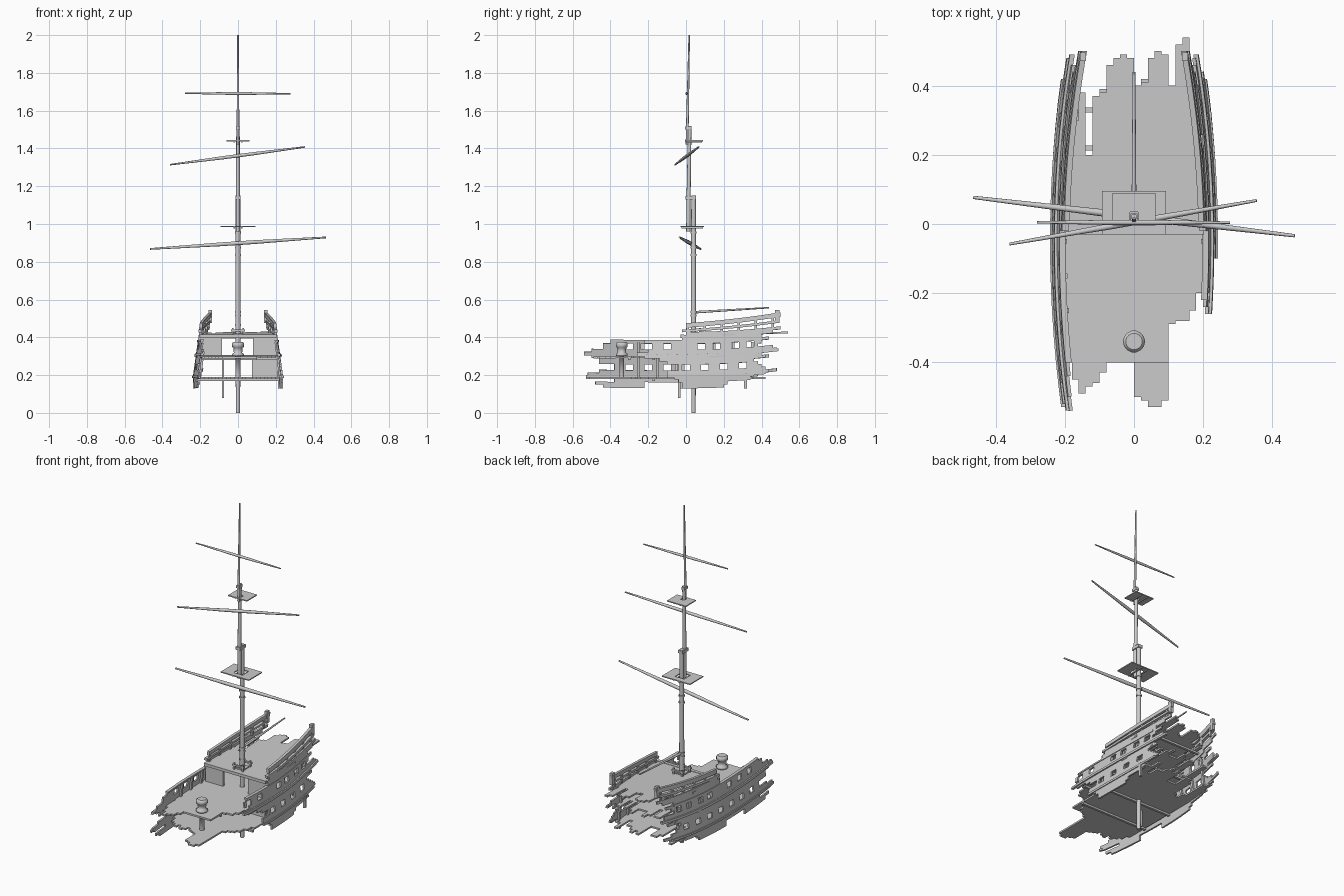
import bpy, bmesh, math, random
from mathutils import Vector

if "Cube" in bpy.data.objects:
    bpy.data.objects.remove(bpy.data.objects["Cube"])

random.seed(4)


def finish(name, bm):
    bmesh.ops.recalc_face_normals(bm, faces=bm.faces)
    me = bpy.data.meshes.new(name)
    bm.to_mesh(me)
    bm.free()
    ob = bpy.data.objects.new(name, me)
    bpy.context.collection.objects.link(ob)
    return ob


def boxes(name, items):
    """Each item is (x0, x1, y0, y1, z0, z1)."""
    bm = bmesh.new()
    for x0, x1, y0, y1, z0, z1 in items:
        vs = bmesh.ops.create_cube(bm, size=1)["verts"]
        for v in vs:
            v.co = ((x0 + x1) / 2 + v.co.x * (x1 - x0), (y0 + y1) / 2 + v.co.y * (y1 - y0),
                    (z0 + z1) / 2 + v.co.z * (z1 - z0))
    return finish(name, bm)


def spar(name, pts, radii, sides=12):
    """Round pole through a list of points."""
    pts = [Vector(p) for p in pts]
    rot = (pts[-1] - pts[0]).to_track_quat('Z', 'Y')
    bm = bmesh.new()
    rings = []
    for p, r in zip(pts, radii):
        rings.append([bm.verts.new(p + rot @ Vector((r * math.cos(a), r * math.sin(a), 0)))
                      for a in [2 * math.pi * i / sides for i in range(sides)]])
    for a, b in zip(rings, rings[1:]):
        for i in range(sides):
            j = (i + 1) % sides
            bm.faces.new((a[i], a[j], b[j], b[i]))
    bm.faces.new(rings[0])
    bm.faces.new(rings[-1])
    for f in bm.faces:
        f.smooth = len(f.verts) == 4
    for e in bm.edges:
        if len(e.link_faces) == 2 and e.calc_face_angle(0) > 0.7:
            e.smooth = False
    return finish(name, bm)


def sheer(y):
    return 0.12 * y * y if y > 0 else 0.02 * y * y


def half_breadth(y, z):
    return 0.233 - 0.14 * (y + 0.05) ** 2 - 0.14 * max(0, z - 0.2)


def rail(name, side, y0, y1, zf, w, h, out=0.0):
    """Rectangular moulding that follows the hull side."""
    bm = bmesh.new()
    rings = []
    n = 14
    for i in range(n + 1):
        y = y0 + (y1 - y0) * i / n
        z = zf(y)
        rings.append([bm.verts.new((side * (half_breadth(y, z + dz) + out + dx), y, z + dz))
                      for dx, dz in ((-w/2, -h/2), (w/2, -h/2), (w/2, h/2), (-w/2, h/2))])
    for a, b in zip(rings, rings[1:]):
        for i in range(4):
            bm.faces.new((a[i], a[(i + 1) % 4], b[(i + 1) % 4], b[i]))
    bm.faces.new(rings[0])
    bm.faces.new(rings[-1])
    return finish(name, bm)


# Hull sides: broken strakes with two rows of gun ports
ROW, STEP = 0.0157, 0.02
front_left = [-.44, -.48, -.38, -.5, -.53, -.46, -.42, -.42, -.47, -.47, -.5, -.54, -.5, -.44, -.44, -.40, -.02, -.02, 0]
front_right = [-.02, -.02, -.04, -.06, -.1, -.1, -.04, -.04, -.1, -.14, -.22, -.26, -.2, -.24, -.24, -.22, -.02, -.02, 0]
back_ends = [.2, .22, .34, .36, .45, .42, .4, .38, .36, .42, .4, .48, .46, .38, .4, .44, .40, .46, .5]
low_ports = [-.4, -.3, -.2, -.1, 0, .1, .2, .3]
high_ports = [-.3, -.2, -.1, .08, .16, .26, .34]
for side, label, starts in ((-1, "left", front_left), (1, "right", front_right)):
    bm = bmesh.new()
    grid = {}

    def vert(r, k):
        if (r, k) not in grid:
            y = k * STEP
            z = 0.13 + r * ROW + sheer(y)
            grid[r, k] = bm.verts.new((side * half_breadth(y, z), y, z))
        return grid[r, k]

    for r, (a, b) in enumerate(zip(starts, back_ends)):
        b += random.choice((-.02, 0, 0, .02)) if side < 0 else 0
        ports = low_ports if r in (6, 7) else high_ports if r in (13, 14) else []
        for k in range(round(a / STEP), round(b / STEP)):
            yc = (k + 0.5) * STEP
            if any(abs(yc - p) < 0.019 for p in ports) or (r < 2 and -.22 < yc < -.04):
                continue
            bm.faces.new((vert(r, k), vert(r, k + 1), vert(r + 1, k + 1), vert(r + 1, k)))
    hull = finish("hull_planking_" + label, bm)
    sol = hull.modifiers.new("thickness", 'SOLIDIFY')
    sol.thickness = 0.01
    sol.offset = 0

    # Wales and waist rail
    left = side < 0
    rail("lower_wale_" + label, side, -.53 if left else -.1, .42, lambda y: 0.19 + sheer(y), .012, .012, .004)
    rail("middle_wale_" + label, side, -.54 if left else -.26, .49, lambda y: 0.305 + sheer(y), .014, .014, .006)
    rail("waist_rail_" + label, side, -.40 if left else -.22, .38, lambda y: 0.38 + sheer(y), .018, .01)
    # Raised bulwark rails aft
    rail1 = lambda y: 0.435 + 0.06 * y + 0.08 * y * y
    rail2 = lambda y: 0.463 + 0.07 * y + 0.09 * y * y
    rail("bulwark_rail_" + label, side, -.02, .48, rail1, .018, .014)
    rail("top_rail_" + label, side, 0, .5, rail2, .016, .024)
    posts = []
    for y in (.01, .1, .19, .28, .37, .46):
        x = side * (half_breadth(y, rail1(y)) - .004)
        posts.append((x - .005, x + .005, y - .007, y + .007, rail1(y) - .03, rail2(y) + .005))
    x = side * half_breadth(.487, .52)
    posts.append((x - .009, x + .009, .472, .496, .475, .545))
    boxes("bulwark_posts_" + label, posts)
    # Inner frames between the ports
    for i in range(1, 8):
        y = -.35 + .1 * i
        if y > starts[8]:
            bm = bmesh.new()
            vs = bmesh.ops.create_cube(bm, size=1)["verts"]
            for v in vs:
                z = .185 if v.co.z < 0 else .375
                v.co = (side * (half_breadth(y, z) - .01 + v.co.x * .01), y + v.co.y * .014, z)
            finish("frame_%s_%d" % (label, i), bm)


def deck(name, z0, slope, x0, fronts, backs, thick=0.01, w=0.02):
    """Stepped outline of broken planks, clipped to the hull."""
    front, back = [], []
    for i, (f, b) in enumerate(zip(fronts, backs)):
        xa = x0 + i * w
        room = half_breadth(-.05, z0) - abs(xa + w / 2)
        lim = math.sqrt(max(room, .0005) / .14)
        f, b = max(f, -.05 - lim), min(b, -.05 + lim)
        front += [(xa, f), (xa + w, f)]
        back += [(xa, b), (xa + w, b)]
    bm = bmesh.new()
    face = bm.faces.new([bm.verts.new((x, y, z0 + slope * y)) for x, y in front + back[::-1]])
    ext = bmesh.ops.extrude_face_region(bm, geom=[face])["geom"]
    bmesh.ops.translate(bm, verts=[g for g in ext if isinstance(g, bmesh.types.BMVert)], vec=(0, 0, -thick))
    return finish(name, bm)


# Three decks
deck("upper_deck", .412, .035, -.2, [-.025] * 20,
     [.22, .3, .38, .2, .37, .38, .46, .48, .49, .48, .4, .41, .48, .5, .49, .4, .52, .54, .4, .3])
for name, z, slope, fronts in (
        ("middle_deck", .303, .01,
         [-.3, -.4, -.45, -.49, -.47, -.46, -.43, -.4, -.4, -.4, -.4, -.4, -.4, -.4, -.4, -.4,
          -.29, -.28, -.28, -.25, -.2, -.18]),
        ("lower_deck", .19, 0,
         [-.3, -.34, -.36, -.38, -.36, -.39, -.38, -.36, -.38, -.39, -.4, -.5, -.51, -.53, -.53, -.51,
          -.29, -.27, -.26, -.24, -.2, -.16])):
    backs = [.36 + random.choice((-.06, 0, .03, .06)) for _ in fronts]
    backs[3:6] = [.24, .2, .22]
    deck(name, z, slope, -.22, fronts, backs)

# Beams under the decks
beams = []
for z, slope, ys in ((.181, 0, (-.17, .03)), (.294, .01, (-.3, -.17, .03, .22)), (.403, .035, (.1, .22, .33))):
    for y in ys:
        right = .1 if y < -.2 else half_breadth(y, z) - .01
        zz = z + slope * y
        beams.append((-half_breadth(y, z) + .01, right, y - .007, y + .007, zz - .012, zz))
boxes("deck_beams", beams)

# Bulkhead panels at the break of the deck, and supporting posts
boxes("bulkhead", [(-.2, -.085, -.02, -.008, .30, .405), (.08, .203, -.02, -.008, .30, .405),
                   (.075, .212, -.02, -.008, .19, .295), (-.203, .203, -.03, -.01, .397, .414)])
boxes("posts", [(-.084, -.074, -.042, -.03, .08, .295), (.212, .225, .308, .322, .13, .21)])

# Capstan
spar("capstan", [(0, -.34, z) for z in (.19, .30, .301, .312, .318, .345, .35, .368, .375)],
     [.013, .013, .032, .032, .022, .025, .032, .032, .024], 14)

# Masts
spar("lower_mast", [(0, .04, 0), (0, .04, .45), (0, .04, .98), (0, .04, 1.15)], [.011, .014, .0125, .012])
spar("top_mast", [(0, .012, .96), (0, .013, 1.1), (0, .02, 1.52)], [.011, .011, .009])
spar("upper_mast", [(0, .005, 1.42), (0, .008, 1.55), (0, .017, 2.0)], [.007, .007, .004])
for i, z in enumerate((.46, .51, .53, .83, .87, .95)):
    spar("mast_hoop_%d" % i, [(0, .04, z), (0, .04, z + .01)], [.0165, .0165])
boxes("mast_caps", [(-.014, .014, -.002, .054, 1.13, 1.148), (-.01, .01, -.004, .03, 1.5, 1.515)])


# Mast platforms: boards around a central hole, on cross-trees
def platform(name, x, y0, y1, z, hx, h0, h1):
    boxes(name, [(-x, x, y0, h0, z, z + .006), (-x, x, h1, y1, z, z + .006),
                 (-x, -hx, h0, h1, z, z + .006), (hx, x, h0, h1, z, z + .006)])
    boxes(name + "_crosstrees",
          [(s * .02 - .003, s * .02 + .003, y0 + .005, y1 - .005, z - .006, z) for s in (-1, 1)])


platform("lower_platform", .093, -.03, .095, .983, .03, .0, .06)
platform("upper_platform", .062, -.005, .09, 1.438, .012, .008, .035)


# Yards and boom
def yard(name, a, b, r):
    a, b = Vector(a), Vector(b)
    spar(name, [a, a.lerp(b, .4), a.lerp(b, .6), b], [r * .45, r, r, r * .45], 10)


yard("lower_yard", (-.465, .077, .868), (.465, -.034, .929), .0105)
yard("middle_yard", (-.36, -.058, 1.314), (.355, .068, 1.408), .009)
yard("upper_yard", (-.28, .005, 1.692), (.278, .004, 1.69), .0075)
spar("boom", [(0, .05, .533), (0, .44, .557)], [.007, .004], 10)

# Rail around the foot of the mast
boxes("mast_foot_rail", [(s * .028 - .005, s * .028 + .005, y - .005, y + .005, .405, .45)
                         for s in (-1, 1) for y in (.005, .075)]
      + [(-.038, .038, y - .006, y + .006, .432, .441) for y in (.005, .075)]
      + [(-.028, .028, .012, .068, .41, .42)])
